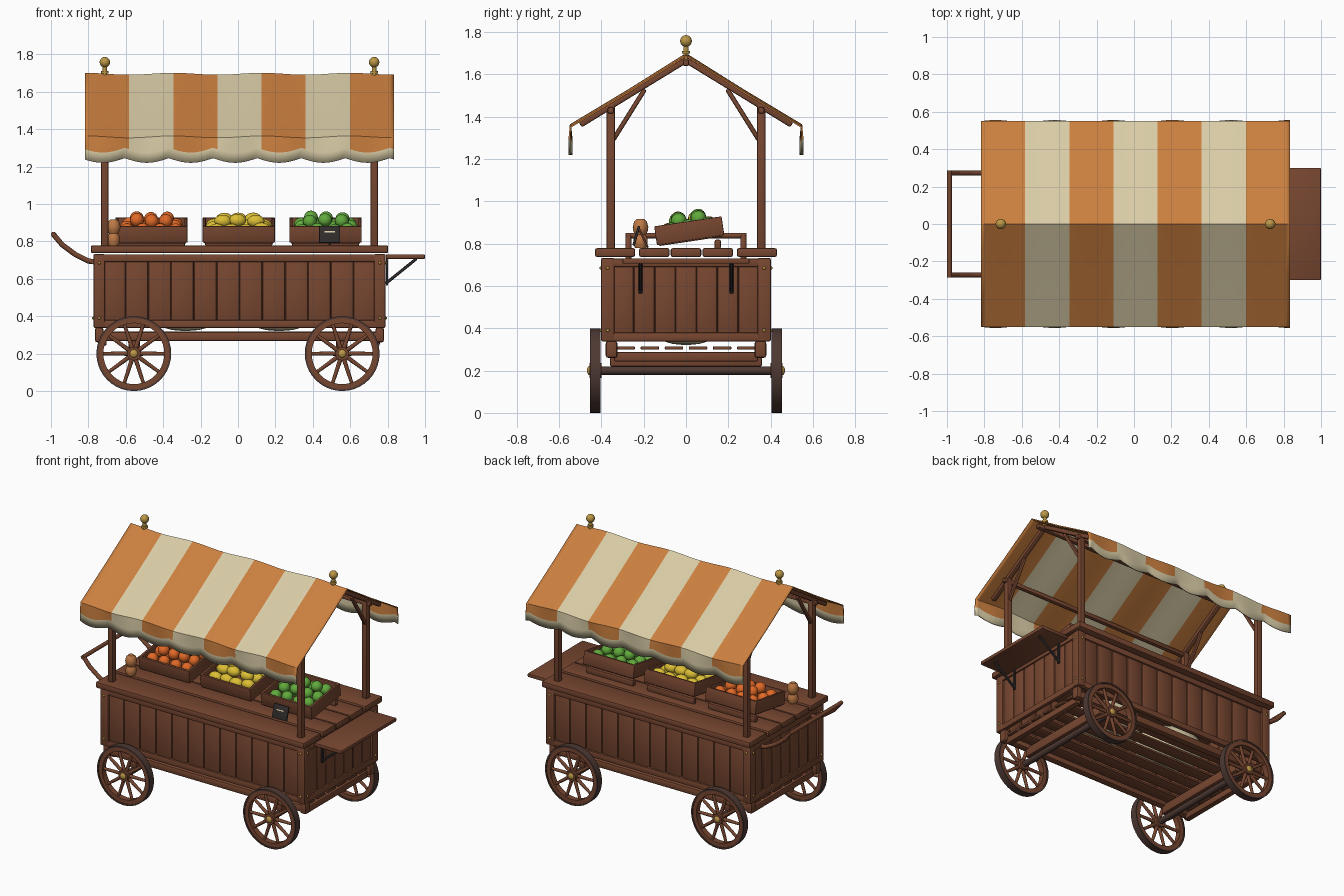
import bpy, bmesh, math, random
from mathutils import Matrix, Vector

random.seed(4)
if "Cube" in bpy.data.objects:
    bpy.data.objects.remove(bpy.data.objects["Cube"])


def material(name, r, g, b):
    m = bpy.data.materials.new(name)
    m.use_nodes = True
    m.diffuse_color = (r, g, b, 1)
    m.node_tree.nodes["Principled BSDF"].inputs["Base Color"].default_value = (r, g, b, 1)
    return m


WOOD = material("brown wood", .185, .062, .03)
DARK = material("dark wood", .075, .04, .032)
IRON = material("dark iron", .03, .025, .025)
ORANGE = material("orange cloth", .6, .215, .05)
CREAM = material("cream cloth", .69, .6, .38)
BRASS = material("brass", .5, .31, .06)
FRUIT = material("orange fruit", .75, .14, .02)
LEMON = material("yellow fruit", .72, .52, .035)
GREEN = material("green fruit", .12, .4, .045)
CLAY = material("tan clay", .5, .19, .06)
parts = []
CX = .008  # middle of the cart body


def add(name, bm, *mats, matrix=Matrix()):
    mesh = bpy.data.meshes.new(name)
    bmesh.ops.recalc_face_normals(bm, faces=bm.faces)
    bm.to_mesh(mesh)
    bm.free()
    for m in mats:
        mesh.materials.append(m)
    ob = bpy.data.objects.new(name, mesh)
    ob.matrix_world = matrix
    bpy.context.collection.objects.link(ob)
    parts.append(ob)
    return ob


def box(name, loc, size, mat=WOOD, bevel=.008, matrix=Matrix()):
    bm = bmesh.new()
    bmesh.ops.create_cube(bm, size=1)
    bmesh.ops.scale(bm, vec=size, verts=bm.verts)
    if bevel:
        bmesh.ops.bevel(bm, geom=bm.edges[:], offset=min(bevel, min(size) * .45),
                        segments=2, affect='EDGES', profile=.5)
    return add(name, bm, mat, matrix=matrix @ Matrix.Translation(loc))


def beam(name, a, b, w, h, mat=WOOD):
    a, b = Vector(a), Vector(b)
    d = b - a
    turn = Matrix.Translation((a + b) / 2) @ d.to_track_quat('Z', 'Y').to_matrix().to_4x4()
    return box(name, (0, 0, 0), (w, h, d.length), mat, matrix=turn)


def rod(name, a, b, r, mat=WOOD, r2=None):
    a, b = Vector(a), Vector(b)
    d = b - a
    bm = bmesh.new()
    bmesh.ops.create_cone(bm, cap_ends=True, segments=16, radius1=r,
                          radius2=r if r2 is None else r2, depth=d.length)
    return add(name, bm, mat, matrix=Matrix.Translation((a + b) / 2)
               @ d.to_track_quat('Z', 'Y').to_matrix().to_4x4())


def ball(name, loc, r, mat, scale=(1, 1, 1), matrix=Matrix()):
    bm = bmesh.new()
    bmesh.ops.create_uvsphere(bm, u_segments=16, v_segments=10, radius=r)
    bmesh.ops.scale(bm, vec=scale, verts=bm.verts)
    return add(name, bm, mat, matrix=matrix @ Matrix.Translation(loc))


def lathe(name, profile, mat, matrix, closed=False, steps=40):
    """Spin (radius, height) points round the local z axis."""
    bm = bmesh.new()
    rings = [[bm.verts.new((r * math.cos(t), r * math.sin(t), z))
              for t in (math.tau * i / steps for i in range(steps))] for r, z in profile]
    pairs = list(zip(rings, rings[1:])) + ([(rings[-1], rings[0])] if closed else [])
    for p, q in pairs:
        for i in range(steps):
            j = (i + 1) % steps
            bm.faces.new((p[i], p[j], q[j], q[i]))
    if not closed:
        bm.faces.new(rings[0])
        bm.faces.new(rings[-1])
    return add(name, bm, mat, matrix=matrix)


# Cart body: plank walls, corner posts, rails and bolts
N, M = 12, 7
for s in (-1, 1):
    for i in range(N):
        box("side_plank", (CX + (i + .5 - N / 2) * .122, s * .368, .535), (.124, .035, .36), bevel=.015)
    for i in range(M):
        box("end_plank", (CX + s * .752, (i + .5 - M / 2) * .099, .535), (.035, .101, .36), bevel=.015)
    for z in (.71, .358):
        box("side_rail", (CX, s * .382, z), (1.5, .03, .042))
        box("end_rail", (CX + s * .765, 0, z), (.028, .7, .042))
    for t in (-1, 1):
        x = CX + t * .75
        box("corner_post", (x, s * .37, .535), (.062, .062, .395))
        box("corner_block", (x, s * .352, .3), (.045, .055, .08), bevel=.012)
        for z in (.685, .39):
            ball("bolt", (x, s * .401, z), .008, BRASS)
            ball("bolt", (x + t * .031, s * .37, z), .008, BRASS)

# Counter top boards
for y, w in ((-.335, .19), (-.15, .145), (0, .145), (.15, .145), (.335, .19)):
    box("counter_board", (CX, y, .758), (1.59, w, .042), bevel=.01)

# Undercarriage with floor slats, axles and sacks
for s in (-1, 1):
    box("chassis_beam", (CX, s * .35, .292), (1.53, .05, .05), bevel=.012)
    box("cross_beam", (s * .555, 0, .252), (.06, .72, .065))
    box("end_beam", (CX + s * .73, 0, .265), (.04, .68, .045))
    rod("axle", (s * .555, -.455, .2), (s * .555, .455, .2), .02, DARK)
    ball("sack", (s * .25 - .03, 0, .44), .12, CREAM, (1.9, 1.7, 1))
for i in range(6):
    box("floor_slat", (CX, (i - 2.5) * .114, .307), (1.5, .087, .016), bevel=.005)

# Spoked wheels
rim = [(.163, -.02), (.192, -.02), (.192, .02), (.163, .02)]
tyre = [(.19, -.025), (.2, -.025), (.2, .025), (.19, .025)]
for x in (-.557, .557):
    for s in (-1, 1):
        at = Matrix.Translation((x, s * .43, .2)) @ Matrix.Rotation(math.pi / 2, 4, 'X')
        lathe("wheel_rim", rim, WOOD, at, True)
        lathe("wheel_tyre", tyre, DARK, at, True)
        for k in range(10):
            d = Vector((math.cos(math.tau * k / 10), 0, math.sin(math.tau * k / 10)))
            c = Vector((x, s * .43, .2))
            rod("wheel_spoke", c + d * .02, c + d * .17, .012, WOOD, .009)
        rod("wheel_hub", (x, s * .4, .2), (x, s * .457, .2), .036)
        ball("hub_cap", (x, s * .455, .2), .022, BRASS, (1, .6, 1))

# Push handle on one end
path = [(-.76, .69), (-.8, .695), (-.87, .73), (-.94, .782), (-.987, .838)]
for s in (-1, 1):
    for (x0, z0), (x1, z1) in zip(path, path[1:]):
        rod("handle_arm", (x0, s * .272, z0), (x1, s * .272, z1), .014)
        ball("handle_joint", (x1, s * .272, z1), .0135, WOOD)
rod("handle_bar", (-.987, -.285, .838), (-.987, .285, .838), .013)

# Folding shelf on the other end
box("side_shelf", (.895, 0, .718), (.21, .6, .025), bevel=.006)
for s in (-1, 1):
    beam("shelf_bracket", (.79, s * .215, .575), (.955, s * .215, .708), .016, .016, IRON)
    box("bracket_plate", (.796, s * .215, .635), (.012, .018, .14), IRON, .003)

# Roof frame and finials
for x in (CX - .72, CX + .72):
    for s in (-1, 1):
        box("roof_post", (x, s * .355, 1.115), (.04, .04, .69))
        beam("rafter", (x, s * .5, 1.362), (x, 0, 1.668), .032, .028)
        beam("frame_brace", (x, s * .345, 1.29), (x, s * .195, 1.53), .022, .022)
    rod("finial_stem", (x, 0, 1.66), (x, 0, 1.745), .012, BRASS)
    rod("finial_collar", (x, 0, 1.698), (x, 0, 1.712), .02, BRASS)
    ball("finial_ball", (x, 0, 1.758), .028, BRASS)
beam("ridge_beam", (CX - .78, 0, 1.655), (CX + .78, 0, 1.655), .03, .03)
for s in (-1, 1):
    beam("eave_beam", (CX - .76, s * .355, 1.43), (CX + .76, s * .355, 1.43), .03, .03)

# Striped canopy with scalloped valances
STRIPES, SUB, WIDTH = 7, 10, 1.652
bm = bmesh.new()
columns = []
for i in range(STRIPES * SUB + 1):
    u = i / SUB
    x = CX + (u / STRIPES - .5) * WIDTH
    wave = .005 * math.cos(math.pi * u)
    hem = 1.245 - .025 * abs(math.sin(math.pi * (u + .1)))
    ripple = .546 + .006 * math.sin(math.pi * u * 1.5)
    half = [(ripple, hem), (ripple, hem + .055), (.546, 1.357 + wave), (.27, 1.522 + wave)]
    points = [(-y, z) for y, z in half] + [(0, 1.692 + wave)] + half[::-1]
    columns.append([bm.verts.new((x, y, z)) for y, z in points])
for i, (a, b) in enumerate(zip(columns, columns[1:])):
    for j in range(len(a) - 1):
        f = bm.faces.new((a[j], b[j], b[j + 1], a[j + 1]))
        hem_row = j in (0, len(a) - 2)
        f.material_index = 1 if hem_row or (i // SUB) % 2 else 0
canopy = add("canopy", bm, ORANGE, CREAM)
solid = canopy.modifiers.new("cloth thickness", 'SOLIDIFY')
solid.thickness = .008
solid.offset = 0

# Tilted crates of fruit
for cx, kind, mat, scale in ((-.463, "orange", FRUIT, (1, 1, 1)), (.004, "lemon", LEMON, (1.25, .95, .92)),
                             (.468, "apple", GREEN, (1, 1, .95))):
    at = Matrix.Translation((cx, -.135, .785)) @ Matrix.Rotation(math.radians(8.5), 4, 'X')
    box("crate_floor", (0, .16, .01), (.37, .3, .015), matrix=at, bevel=.003)
    for s in (-1, 1):
        box("crate_long_side", (0, .16 + s * .153, .053), (.385, .016, .09), matrix=at, bevel=.004)
        box("crate_short_side", (s * .184, .16, .053), (.016, .3, .09), matrix=at, bevel=.004)
    box("crate_riser", (cx, .15, .797), (.36, .03, .045))
    for nx, ny, z in ((4, 3, .068), (3, 2, .11)):
        for i in range(nx):
            for j in range(ny):
                spot = ((i + .5 - nx / 2) * .084 + random.uniform(-.008, .008),
                        .16 + (j + .5 - ny / 2) * .09 + random.uniform(-.008, .008),
                        z + random.uniform(-.005, .005))
                ball(kind, spot, .037, mat, scale, at)

# Clay jar and leaning price board
jar = [(.026, 0), (.034, .02), (.033, .045), (.024, .062), (.034, .08), (.037, .1), (.03, .125), (.018, .137)]
lathe("clay_jar", jar, CLAY, Matrix.Translation((-.665, -.215, .779)), steps=20)
lean = Matrix.Translation((.49, -.235, .837)) @ Matrix.Rotation(math.radians(-16), 4, 'X')
box("price_board", (0, 0, 0), (.112, .012, .095), IRON, .003, lean)
box("chalk_mark", (0, -.007, .012), (.055, .004, .008), CREAM, 0, lean)
beam("board_prop", (.49, -.18, .78), (.49, -.222, .87), .012, .01)

# Smooth rounded surfaces, keep corners crisp
bpy.ops.object.select_all(action='DESELECT')
for ob in parts:
    ob.select_set(True)
bpy.context.view_layer.objects.active = parts[0]
bpy.ops.object.shade_smooth_by_angle(angle=math.radians(35))
